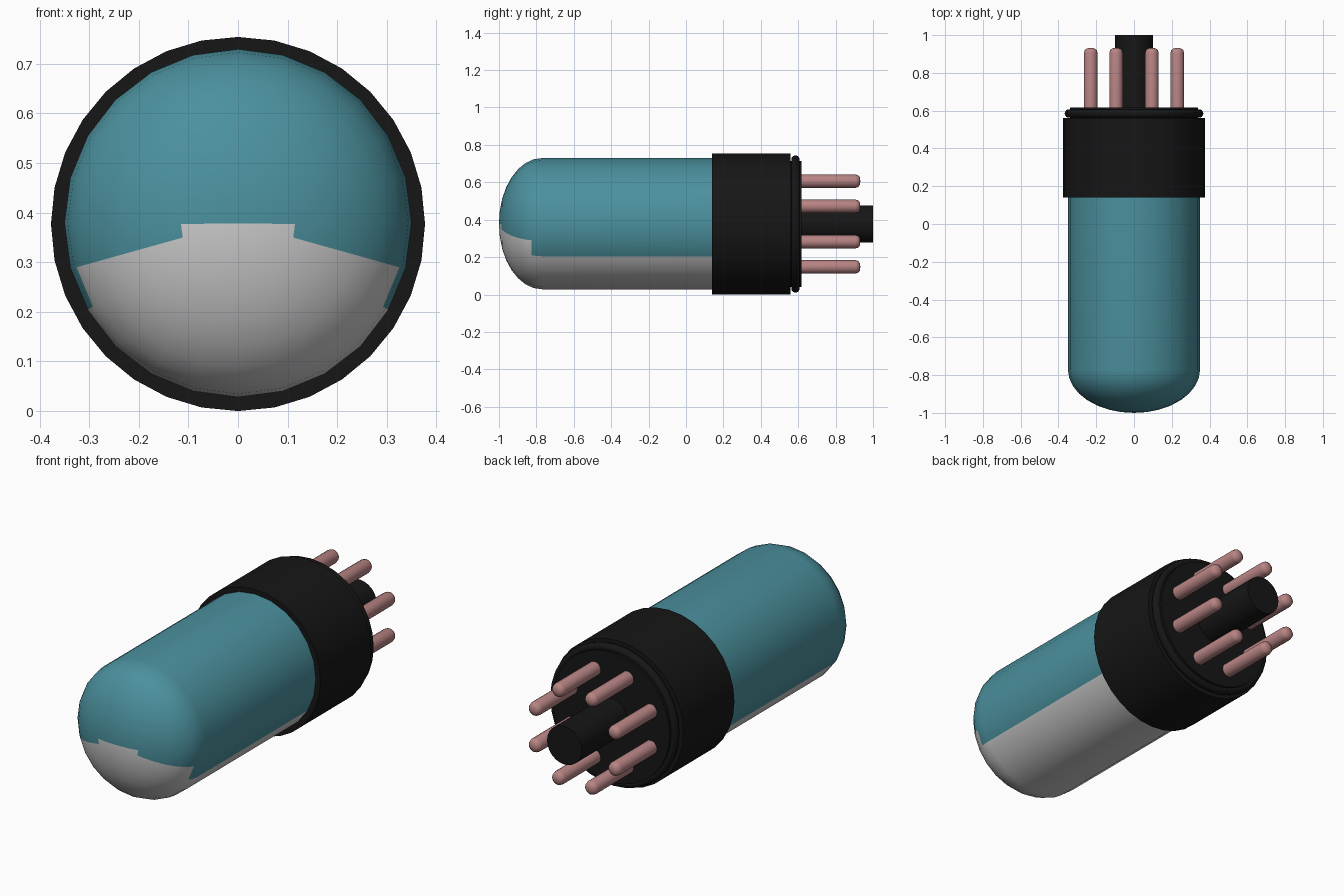
import bpy, bmesh
from math import sin, cos, pi, radians
from mathutils import Vector, Matrix

if "Cube" in bpy.data.objects:
    bpy.data.objects.remove(bpy.data.objects["Cube"])

CZ = 0.377  # height of the tube's axis


def material(name, rgb):
    m = bpy.data.materials.new(name)
    m.diffuse_color = (*rgb, 1)
    m.use_nodes = True
    m.node_tree.nodes["Principled BSDF"].inputs["Base Color"].default_value = m.diffuse_color
    return m


BLACK = material("black_plastic", (0.008, 0.008, 0.008))
TEAL = material("teal_coating", (0.07, 0.28, 0.34))
COPPER = material("copper", (0.48, 0.23, 0.23))


def lathe(name, profile, sides, mat=None, x=0.0, z=CZ):
    """Revolve (radius, y) points around an axis parallel to y."""
    bm = bmesh.new()
    verts = [bm.verts.new((r, y, 0)) for r, y in profile]
    edges = [bm.edges.new(p) for p in zip(verts, verts[1:])]
    # start a vertex at the very top
    bmesh.ops.rotate(bm, verts=verts, matrix=Matrix.Rotation(-pi / 2, 3, 'Y'))
    bmesh.ops.spin(bm, geom=verts + edges, cent=(0, 0, 0), axis=(0, 1, 0),
                   angle=2 * pi, steps=sides)
    bmesh.ops.remove_doubles(bm, verts=bm.verts, dist=1e-5)
    bmesh.ops.recalc_face_normals(bm, faces=bm.faces)
    mesh = bpy.data.meshes.new(name)
    bm.to_mesh(mesh)
    bm.free()
    ob = bpy.data.objects.new(name, mesh)
    bpy.context.collection.objects.link(ob)
    ob.location = Vector((x, 0, z))
    if mat:
        mesh.materials.append(mat)
    bpy.ops.object.select_all(action='DESELECT')
    ob.select_set(True)
    bpy.context.view_layer.objects.active = ob
    bpy.ops.object.shade_smooth_by_angle(angle=radians(35))
    return ob


def bulb_profile(r, y_dome=-0.77, y_tip=-1.0, y_end=0.2, n=8):
    dome = [(r * sin(i * pi / 2 / n), y_dome + (y_tip - y_dome) * cos(i * pi / 2 / n))
            for i in range(n + 1)]
    return dome + [(r, y_end), (0, y_end)]


# Glass bulb, with a thin coating that covers mostly its upper side
lathe("glass_bulb", bulb_profile(0.349), 24)
lathe("bulb_coating", bulb_profile(0.35), 24, TEAL, z=CZ + 0.0025)

# Base collar and stepped end disc
lathe("base_collar", [(0, 0.14), (0.377, 0.14), (0.377, 0.56), (0, 0.56)], 32, BLACK)
lathe("end_disc", [(0, 0.55), (0.338, 0.55), (0.338, 0.617), (0, 0.617)], 32, BLACK)

# Rounded retaining ring
ring = [(0.347 + 0.02 * cos(a), 0.585 + 0.022 * sin(a))
        for a in (i * 2 * pi / 12 for i in range(13))]
lathe("retaining_ring", ring, 32, BLACK)

# Central locating post
lathe("centre_post", [(0, 0.6), (0.1, 0.6), (0.1, 1.0), (0, 1.0)], 24, BLACK)

# Eight contact pins with rounded tips
pin = [(0, 0.6), (0.036, 0.6), (0.036, 0.905), (0.032, 0.92), (0.02, 0.93), (0, 0.932)]
for i in range(8):
    a = pi / 8 + i * pi / 4
    lathe(f"contact_pin_{i + 1}", pin, 16, COPPER,
          x=0.248 * cos(a), z=CZ + 0.248 * sin(a))
